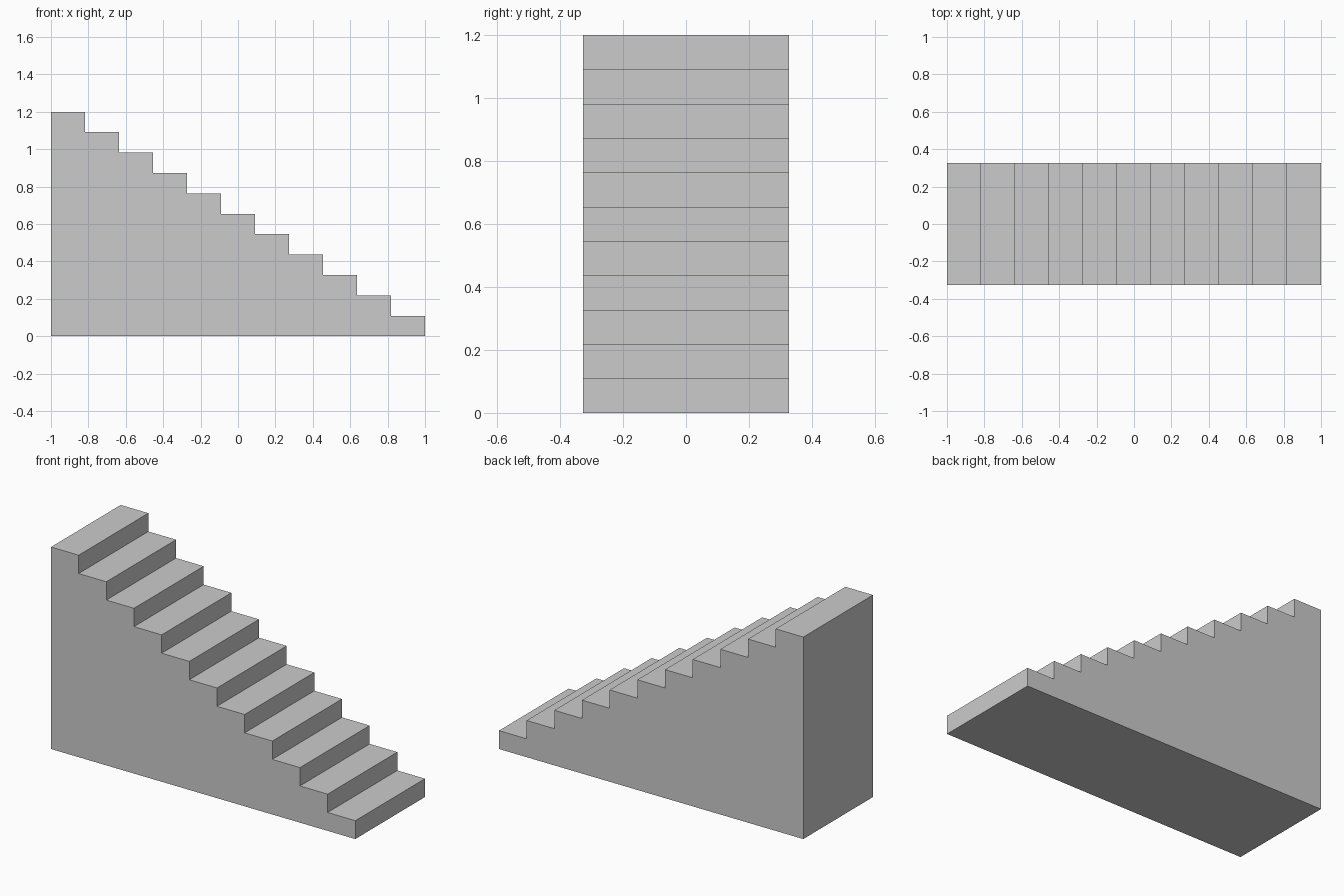
import bpy
import bmesh

if "Cube" in bpy.data.objects:
    bpy.data.objects.remove(bpy.data.objects["Cube"])

STEPS = 11
LENGTH, HEIGHT, HALF_WIDTH = 2.0, 1.2, 0.327
tread, rise = LENGTH / STEPS, HEIGHT / STEPS

# Stepped side profile in x/z: base line, then climb from the right to the left
profile = [(-LENGTH / 2, 0), (LENGTH / 2, 0)]
for i in range(STEPS):
    z = (i + 1) * rise
    profile.append((LENGTH / 2 - i * tread, z))
    profile.append((LENGTH / 2 - (i + 1) * tread, z))

# Solid staircase: extrude the profile across the width
bm = bmesh.new()
side = bm.faces.new([bm.verts.new((x, -HALF_WIDTH, z)) for x, z in profile])
result = bmesh.ops.extrude_face_region(bm, geom=[side], use_keep_orig=True)
moved = [v for v in result["geom"] if isinstance(v, bmesh.types.BMVert)]
bmesh.ops.translate(bm, verts=moved, vec=(0, 2 * HALF_WIDTH, 0))
bmesh.ops.recalc_face_normals(bm, faces=bm.faces)

mesh = bpy.data.meshes.new("staircase")
bm.to_mesh(mesh)
bm.free()
staircase = bpy.data.objects.new("staircase", mesh)
bpy.context.collection.objects.link(staircase)
